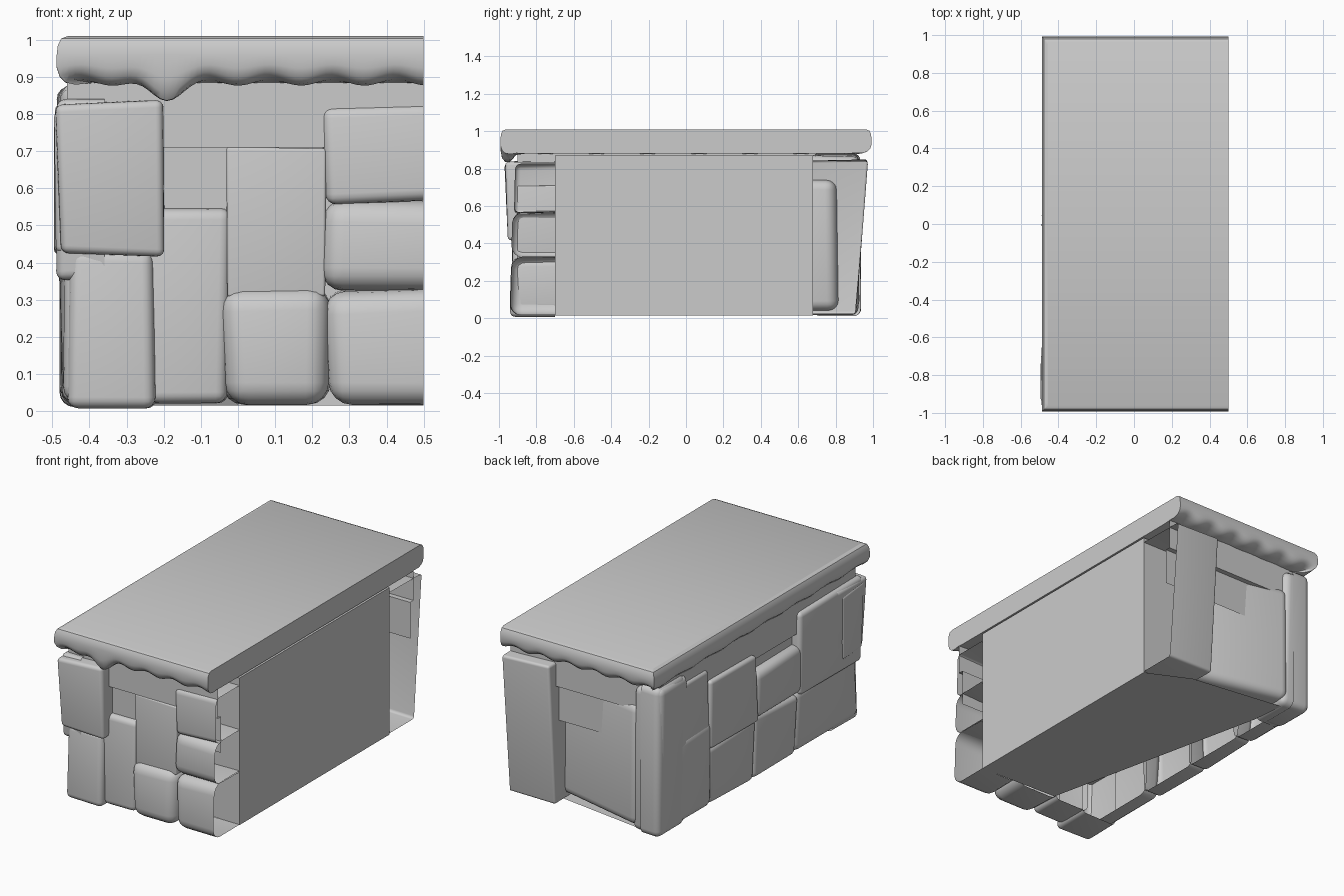
import bpy, bmesh, math, random
from mathutils import Vector

random.seed(4)
if "Cube" in bpy.data.objects:
    bpy.data.objects.remove(bpy.data.objects["Cube"])

stone_mat = bpy.data.materials.new("plain_grey_stone")
stone_mat.use_nodes = True
GREY = (0.6, 0.6, 0.6, 1)
stone_mat.diffuse_color = GREY
stone_mat.node_tree.nodes["Principled BSDF"].inputs["Base Color"].default_value = GREY

CUT = 0.5   # flat open end of the block
INNER = {"front": 0.7, "back": 0.68, "left": 0.36}


def finish(bm, name, smooth=True):
    mesh = bpy.data.meshes.new(name)
    bm.to_mesh(mesh)
    bm.free()
    mesh.materials.append(stone_mat)
    obj = bpy.data.objects.new(name, mesh)
    bpy.context.collection.objects.link(obj)
    if smooth:
        bpy.ops.object.select_all(action="DESELECT")
        obj.select_set(True)
        bpy.context.view_layer.objects.active = obj
        bpy.ops.object.shade_smooth_by_angle(angle=math.radians(35))
    return obj


def place(side, u, d, z):
    return {"front": Vector((u, -d, z)), "back": Vector((u, d, z)),
            "left": Vector((-d, u, z))}[side]


def slice_off(bm, co, normal):
    bmesh.ops.bisect_plane(bm, geom=bm.verts[:] + bm.edges[:] + bm.faces[:],
                           plane_co=co, plane_no=normal, clear_outer=True)


# Rounded rough stone, hollow towards the core and at the cut end.
# lean moves the top outwards, skew moves the u1 end outwards
def stone(name, side, u0, u1, z0, z1, out, lean=0.0, round_off=0.035,
          rough=0.012, skew=0.0):
    bm = bmesh.new()
    bmesh.ops.create_cube(bm, size=1)
    inner = INNER[side]
    if side != "left" and u1 >= CUT:
        u1 = CUT + 0.15
    for v in bm.verts:
        right, top, outer = v.co.x > 0, v.co.z > 0, v.co.y > 0
        u = u1 if right else u0
        z = z1 if top else z0
        d = out + lean * top + skew * right if outer else inner - 0.1
        j = [random.uniform(-rough, rough) for _ in range(3)]
        if not outer or z0 < 0.05 and not top:
            j[2] = abs(j[2]) * 0.3
        v.co = place(side, u + j[0], d - abs(j[1]), z + j[2])
    bmesh.ops.recalc_face_normals(bm, faces=bm.faces[:])
    bmesh.ops.bevel(bm, geom=bm.edges[:], offset=round_off, segments=4,
                    profile=0.5, affect="EDGES", clamp_overlap=True)
    slice_off(bm, place(side, 0, inner, 0), -place(side, 0, 1, 0))
    if side != "left":
        slice_off(bm, (CUT, 0, 0), (1, 0, 0))
    return finish(bm, name)


# Loft a (inset, height, sag weight) profile around the front, left and back edges
def rim(name, x_min, y_max, profile, capped, sag=None, smooth=True):
    n, m = 60, 90
    xs = [CUT + (x_min - CUT) * i / n for i in range(n + 1)]
    ys = [-y_max + 2 * y_max * i / m for i in range(1, m)]
    path = ([(x, -y_max) for x in xs] + [(x_min, y) for y in ys]
            + [(x, y_max) for x in reversed(xs)])
    bm = bmesh.new()
    rows = []
    for px, py in path:
        row = []
        for inset, z, weight in profile:
            x = max(px, x_min + inset)
            y = max(-y_max + inset, min(y_max - inset, py))
            row.append(bm.verts.new((x, y, z - (weight * sag(px, py) if sag else 0))))
        rows.append(row)
    for a, b in zip(rows, rows[1:]):
        for i in range(len(profile) - 1):
            bm.faces.new((a[i], b[i], b[i + 1], a[i + 1]))
    if capped:
        bm.faces.new([r[0] for r in rows])
        bm.faces.new([r[-1] for r in reversed(rows)])
        bm.faces.new(rows[0] + rows[-1][::-1])
    bmesh.ops.remove_doubles(bm, verts=bm.verts[:], dist=0.0001)
    bmesh.ops.recalc_face_normals(bm, faces=bm.faces[:])
    return finish(bm, name, smooth)


# Wavy worn lower edge of the slab, with one deep chip in front
def worn_edge(x, y):
    wave = 0.009 * math.sin(37 * x + 1.56) + 0.005 * math.sin(23 * y)
    chip = 0.05 * math.exp(-((x + 0.2) / 0.06) ** 2) if y < -0.9 else 0
    return wave + chip


rim("top_slab", -0.488, 0.992,
    [(0.03, 1.01, 0), (0.012, 1.003, 0), (0.003, 0.985, 0), (0, 0.96, 0),
     (0, 0.93, 0.5), (0.008, 0.91, 0.9), (0.025, 0.895, 1), (0.05, 0.888, 0.9),
     (0.085, 0.885, 0.2), (0.13, 0.88, 0)], True, worn_edge)

# Recessed band under the slab
rim("upper_band", -0.46, 0.9, [(0, 0.89, 0), (0, 0.71, 0), (0.03, 0.71, 0),
                               (0.03, 0.5, 0)], False, smooth=False)

# Inner core, with a slanted hidden side
bm = bmesh.new()
footprint = [(CUT, -0.7), (CUT, 0.68), (-0.3, 0.68), (0, -0.68)]
low = [bm.verts.new((x, y, 0.015)) for x, y in footprint]
high = [bm.verts.new((x, y, 0.87)) for x, y in footprint]
bm.faces.new(low[::-1])
bm.faces.new(high)
for i in range(4):
    k = (i + 1) % 4
    bm.faces.new((low[i], low[k], high[k], high[i]))
# Floor flap reaching the back stones
flap = [bm.verts.new((x, y, 0.015)) for x, y in ((-0.32, 0.88), (0.25, 0.8))]
bm.faces.new((low[1], low[2], flap[0], flap[1]))
finish(bm, "inner_core", False)

# Front stones
stone("front_corner_stone", "front", -0.485, -0.205, 0.42, 0.83, 0.96, 0.012, 0.02)
stone("front_corner_foot", "front", -0.46, -0.225, 0.005, 0.44, 0.945, -0.015, 0.03)
stone("front_tall_stone", "front", -0.25, -0.02, 0.02, 0.55, 0.915, -0.01, 0.03)
stone("front_flat_stone", "front", -0.03, 0.235, 0.31, 0.71, 0.905, 0, 0.008, 0.003)
stone("front_round_stone", "front", -0.04, 0.25, 0.015, 0.335, 0.945, 0, 0.06)
stone("front_end_stone_top", "front", 0.23, CUT, 0.565, 0.825, 0.92, 0, 0.03)
stone("front_end_stone_middle", "front", 0.225, CUT, 0.32, 0.57, 0.94, -0.005, 0.06)
stone("front_end_stone_bottom", "front", 0.24, CUT, 0.015, 0.33, 0.95, -0.01, 0.06)

# Left side stones
stone("left_front_stone_top", "left", -0.93, -0.36, 0.36, 0.84, 0.492, 0.003, 0.025)
stone("left_front_plate", "left", -0.93, -0.74, 0.42, 0.8, 0.5, 0, 0.015)
stone("left_front_stone_bottom", "left", -0.92, -0.33, 0.02, 0.4, 0.485, 0, 0.045, 0.02)
stone("left_stone_low_a", "left", -0.35, 0.06, 0.02, 0.37, 0.485, 0, 0.03, 0.02)
stone("left_stone_high_a", "left", -0.4, 0.04, 0.36, 0.64, 0.492, 0, 0.04)
stone("left_stone_low_b", "left", 0.04, 0.46, 0.02, 0.37, 0.485, 0, 0.03, 0.02)
stone("left_stone_high_b", "left", 0.03, 0.47, 0.36, 0.74, 0.495, 0, 0.02)
stone("left_stone_low_c", "left", 0.42, 0.77, 0.02, 0.52, 0.49, 0, 0.05, 0.02)
stone("left_stone_high_c", "left", 0.46, 0.76, 0.46, 0.82, 0.482, 0, 0.02)
stone("left_back_pillar", "left", 0.68, 0.93, 0.01, 0.88, 0.49, -0.005, 0.04)

# Back stones, the middle one turned towards the open end
stone("back_pillar", "back", -0.48, -0.3, 0.015, 0.87, 0.925, 0.01, 0.04)
stone("back_middle_stone", "back", -0.33, 0.26, 0.04, 0.74, 0.94, -0.01, 0.05, 0.01, -0.13)
stone("back_end_panel", "back", 0.21, CUT, 0.02, 0.84, 0.91, 0.065, 0.015)
